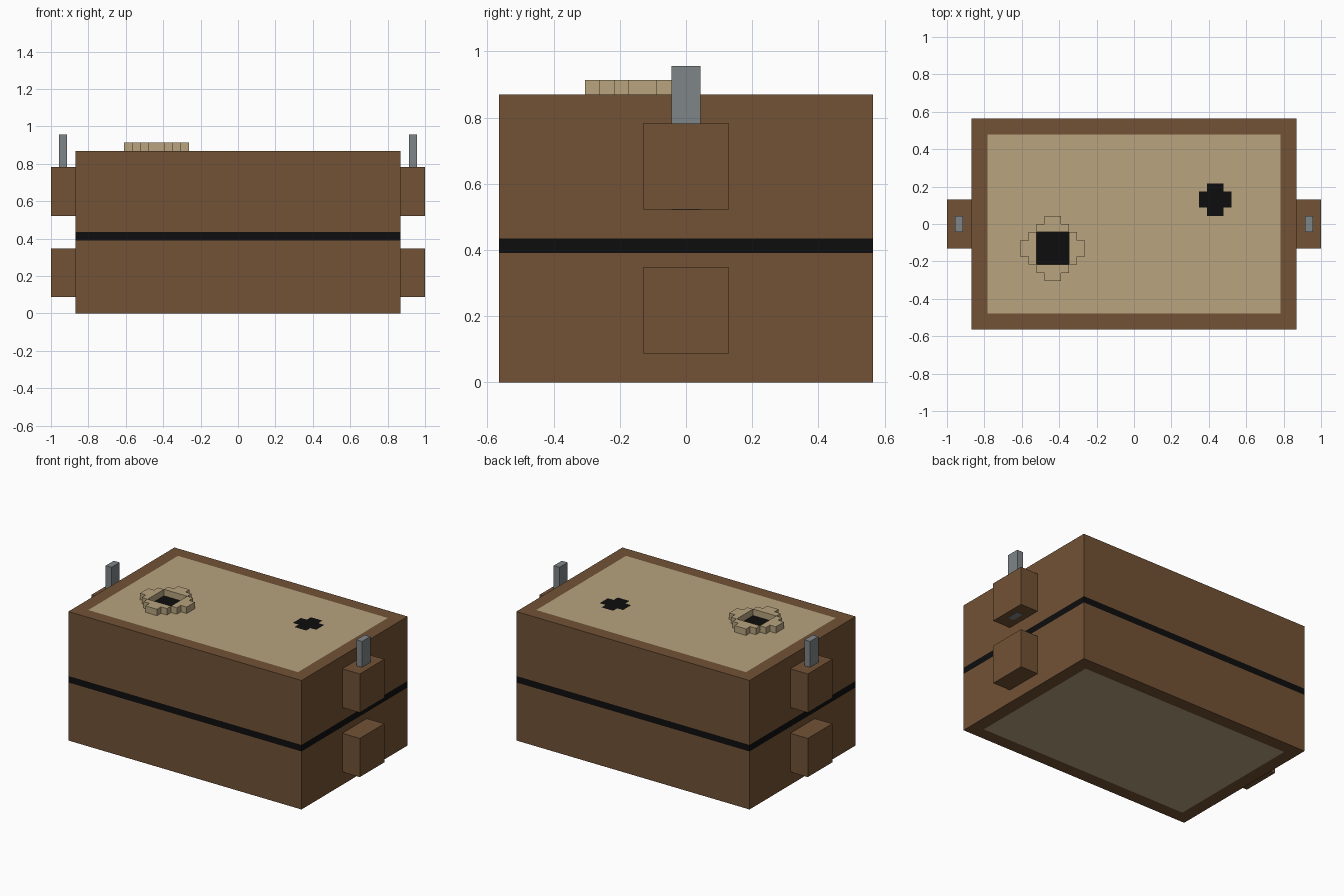
import bpy, bmesh
from mathutils import Vector

if "Cube" in bpy.data.objects:
    bpy.data.objects.remove(bpy.data.objects["Cube"])

U = 2 / 46  # one block unit


def material(name, rgb):
    m = bpy.data.materials.new(name)
    lin = [((c / 255 + 0.055) / 1.055) ** 2.4 if c > 10 else c / 255 / 12.92 for c in rgb]
    m.diffuse_color = (*lin, 1)
    m.use_nodes = True
    m.node_tree.nodes["Principled BSDF"].inputs["Base Color"].default_value = m.diffuse_color
    return m


BROWN = material("brown", (114, 82, 53))
SAND = material("sand", (184, 164, 126))
BLACK = material("black", (13, 13, 13))
GREY = material("grey", (127, 133, 136))


def add(name, bm, mats):
    me = bpy.data.meshes.new(name)
    bm.to_mesh(me)
    bm.free()
    for m in mats:
        me.materials.append(m)
    ob = bpy.data.objects.new(name, me)
    bpy.context.collection.objects.link(ob)
    return ob


def box_mesh(lo, hi):
    """Box from two corners given in block units."""
    bm = bmesh.new()
    bmesh.ops.create_cube(bm, size=1)
    for v in bm.verts:
        v.co = Vector([(a + (b - a) * (c + 0.5)) * U for a, b, c in zip(lo, hi, v.co)])
    return bm


# Case: box cut along the panel, stripe and hole borders
bm = box_mesh((-20, -13, 0), (20, 13, 20))
cuts = {0: (-18, -12, -8, 8, 9, 11, 12, 18), 1: (-11, -5, -1, 1, 2, 4, 5, 11), 2: (9, 10)}
for axis, places in cuts.items():
    for p in places:
        co, no = Vector(), Vector()
        co[axis], no[axis] = p * U, 1
        bmesh.ops.bisect_plane(bm, geom=bm.verts[:] + bm.edges[:] + bm.faces[:],
                               plane_co=co, plane_no=no)
for f in bm.faces:
    x, y, z = f.calc_center_median() / U
    if abs(f.normal.z) > 0.5:
        if abs(x) < 18 and abs(y) < 11:
            f.material_index = 1                      # pale panels
        dx, dy = abs(x - 10), abs(y - 3)
        cross = (dx < 1 and dy < 2) or (dx < 2 and dy < 1)
        square = abs(x + 10) < 2 and abs(y + 3) < 2
        if z > 10 and (cross or square):
            f.material_index = 2                      # holes
    elif 9 < z < 10:
        f.material_index = 2                          # seam stripe
add("case", bm, [BROWN, SAND, BLACK])

# Raised stepped rim around the large hole
bm = bmesh.new()
bmesh.ops.create_grid(bm, x_segments=8, y_segments=8, size=4 * U)
drop = []
for f in bm.faces:
    c = f.calc_center_median() / U
    x, y = abs(c.x), abs(c.y)
    if x + y > 4.5 or (x < 2 and y < 2):
        drop.append(f)
bmesh.ops.delete(bm, geom=drop, context='FACES')
rim = add("hole_rim", bm, [SAND])
rim.location = (-10 * U, -3 * U, 20 * U)
mod = rim.modifiers.new("height", 'SOLIDIFY')
mod.thickness, mod.offset = U, 1

# Side lugs and the pins through the upper lugs
for side, s in (("left", -1), ("right", 1)):
    def span(a, b):
        return sorted((a * s, b * s))
    x0, x1 = span(20, 23)
    add(side + "_lower_lug", box_mesh((x0, -3, 2), (x1, 3, 8)), [BROWN])
    add(side + "_upper_lug", box_mesh((x0, -3, 12), (x1, 3, 18)), [BROWN])
    x0, x1 = span(21, 22)
    add(side + "_pin", box_mesh((x0, -1, 11.97), (x1, 1, 22)), [GREY])
